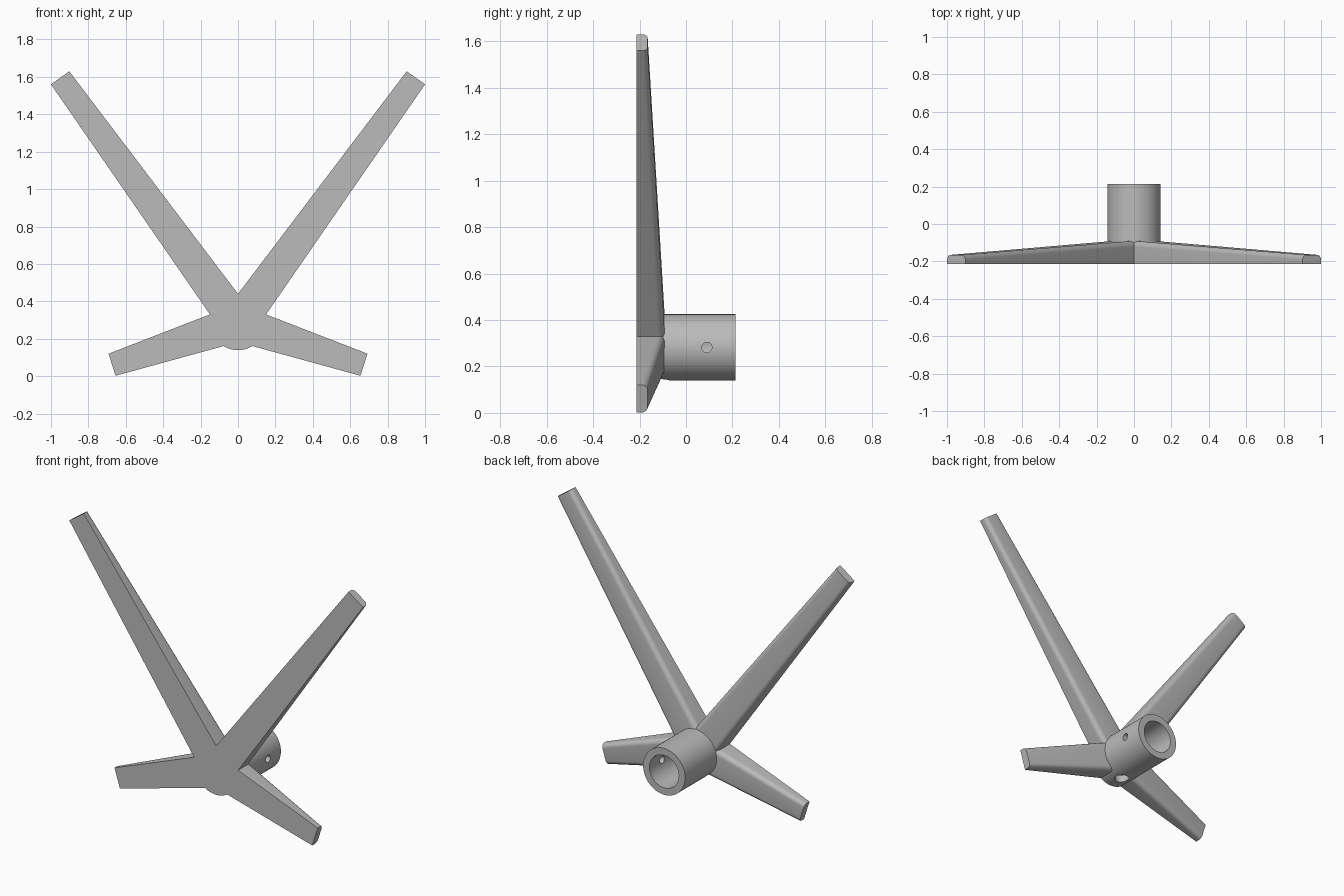
import bpy, bmesh, math
from mathutils import Vector, Matrix

cube = bpy.data.objects.get("Cube")
if cube:
    bpy.data.objects.remove(cube, do_unlink=True)

grey = bpy.data.materials.new("plain grey")
grey.use_nodes = True
grey.diffuse_color = (0.5, 0.5, 0.5, 1)
grey.node_tree.nodes["Principled BSDF"].inputs["Base Color"].default_value = grey.diffuse_color

FRONT = -0.213
HUB = Vector((0, 0, 0.282))


def add_object(name, bm):
    bmesh.ops.recalc_face_normals(bm, faces=bm.faces)
    mesh = bpy.data.meshes.new(name)
    bm.to_mesh(mesh)
    bm.free()
    mesh.materials.append(grey)
    obj = bpy.data.objects.new(name, mesh)
    bpy.context.collection.objects.link(obj)
    return obj


def cylinder(name, start, end, radius, sides=64):
    start, end = Vector(start), Vector(end)
    axis = end - start
    turn = axis.to_track_quat('Z', 'Y').to_matrix().to_4x4()
    bm = bmesh.new()
    bmesh.ops.create_cone(bm, cap_ends=True, segments=sides, radius1=radius, radius2=radius,
                          depth=axis.length, matrix=Matrix.Translation((start + end) / 2) @ turn)
    return add_object(name, bm)


def section(a, b, back, radius):
    """Outline across an arm from a to b (x, z): square front, rounded back edges."""
    a, b = Vector(a), Vector(b)
    width = (b - a).length
    across = (b - a) / width
    outline = [(0, FRONT)]
    for centre, first in ((radius, 180), (width - radius, 90)):
        for i in range(7):
            t = math.radians(first - i * 15)
            outline.append((centre + radius * math.cos(t), back - radius + radius * math.sin(t)))
    outline.append((width, FRONT))
    return [(a.x + across.x * s, y, a.y + across.y * s) for s, y in outline]


def arm(name, base, tip, side):
    # Run the taper on into the hub so the arms merge there
    inner = []
    for p, q in zip(base, tip):
        p, q = Vector(p), Vector(q)
        inner.append(p - (q - p).normalized() * 0.13)
    bm = bmesh.new()
    rings = []
    for pair, back, radius in ((inner, -0.09, 0.03), (base, -0.092, 0.03), (tip, -0.165, 0.025)):
        rings.append([bm.verts.new((x * side, y, z)) for x, y, z in section(*pair, back, radius)])
    for r0, r1 in zip(rings, rings[1:]):
        for i in range(len(r0)):
            j = (i + 1) % len(r0)
            bm.faces.new((r0[i], r0[j], r1[j], r1[i]))
    bm.faces.new(rings[0])
    bm.faces.new(rings[-1])
    return add_object(name, bm)


# Hub tube and the four tapered arms
parts = [cylinder("hub_tube", (0, FRONT, HUB.z), (0, 0.213, HUB.z), 0.143)]
for side, word in ((1, "left"), (-1, "right")):
    parts.append(arm("upper_arm_" + word, ((0, 0.44), (0.15, 0.33)),
                     ((0.902, 1.63), (1, 1.56)), side))
    parts.append(arm("lower_arm_" + word, ((0.15, 0.33), (0.08, 0.16)),
                     ((0.692, 0.12), (0.655, 0.002)), side))

# Blind bore, set-screw hole on one side and drain hole underneath
cutters = [
    cylinder("bore_cutter", (0, -0.165, HUB.z), (0, 0.3, HUB.z), 0.1),
    cylinder("screw_hole_cutter", (0.05, 0.09, HUB.z), (0.2, 0.09, HUB.z), 0.022, 32),
    cylinder("drain_hole_cutter", (0, -0.11, 0.1), (0, -0.11, 0.25), 0.042, 32),
]
for part in parts:
    bpy.ops.object.select_all(action='DESELECT')
    part.select_set(True)
    bpy.context.view_layer.objects.active = part
    for cutter in cutters:
        cutter.hide_render = True
        mod = part.modifiers.new(cutter.name, 'BOOLEAN')
        mod.operation = 'DIFFERENCE'
        mod.solver = 'EXACT'
        mod.object = cutter
        bpy.ops.object.modifier_apply(modifier=mod.name)
    bpy.ops.object.shade_smooth_by_angle(angle=math.radians(30))
for cutter in cutters:
    bpy.data.objects.remove(cutter, do_unlink=True)
